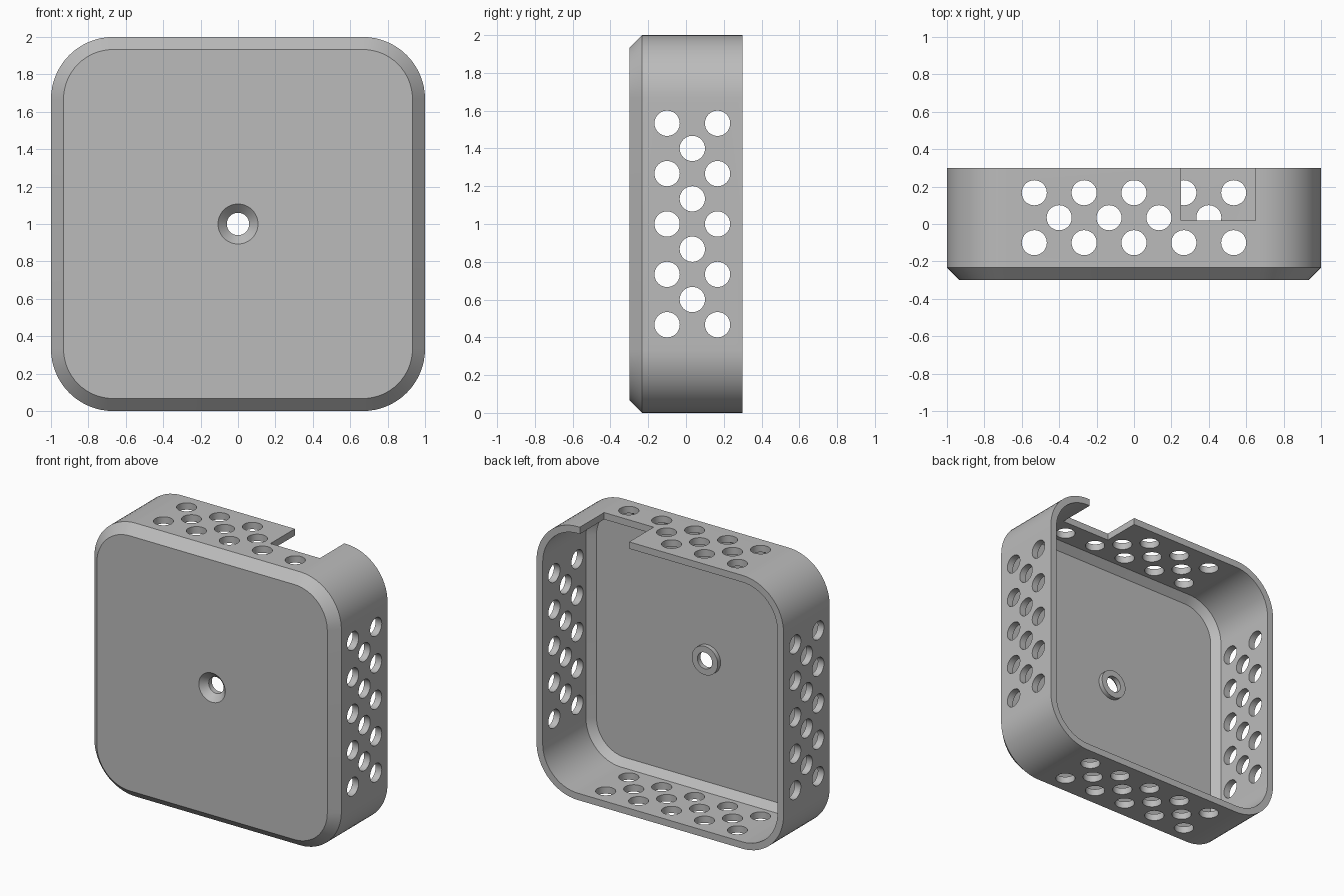
import bpy, bmesh, math
from mathutils import Matrix, Vector

old = bpy.data.objects.get("Cube")
if old:
    bpy.data.objects.remove(old, do_unlink=True)

CENTRE_Z = 1.0
CORNER = 0.333      # outer corner radius
WALL = 0.05
FLOOR_Y = -0.25     # inside face of the front plate
HOLE_R = 0.067
PITCH = 0.1333

grey = bpy.data.materials.new("light grey")
grey.use_nodes = True
colour = (0.5, 0.5, 0.5, 1)
grey.diffuse_color = colour
grey.node_tree.nodes["Principled BSDF"].inputs["Base Color"].default_value = colour


def add_object(name, bm):
    bmesh.ops.recalc_face_normals(bm, faces=bm.faces)
    mesh = bpy.data.meshes.new(name)
    bm.to_mesh(mesh)
    bm.free()
    mesh.materials.append(grey)
    obj = bpy.data.objects.new(name, mesh)
    bpy.context.collection.objects.link(obj)
    return obj


def rounded_loop(bm, inset, y, steps=16):
    """Rounded square ring of vertices at depth y, inset from the outer wall."""
    verts = []
    r, c = CORNER - inset, 1 - CORNER
    for q, (sx, sz) in enumerate([(1, 1), (-1, 1), (-1, -1), (1, -1)]):
        for i in range(steps + 1):
            a = math.pi / 2 * (q + i / steps)
            verts.append(bm.verts.new((sx * c + r * math.cos(a), y,
                                       CENTRE_Z + sz * c + r * math.sin(a))))
    return verts


def round_loop(bm, r, y, n=48):
    return [bm.verts.new((r * math.cos(2 * math.pi * i / n), y,
                          CENTRE_Z + r * math.sin(2 * math.pi * i / n))) for i in range(n)]


def skin(bm, loops, closed=False):
    pairs = list(zip(loops, loops[1:])) + ([(loops[-1], loops[0])] if closed else [])
    for a, b in pairs:
        for i in range(len(a)):
            j = (i + 1) % len(a)
            bm.faces.new((a[i], a[j], b[j], b[i]))
    if not closed:
        bm.faces.new(loops[0])
        bm.faces.new(loops[-1])


# Open-backed case with a chamfered front, outside and inside
bm = bmesh.new()
skin(bm, [rounded_loop(bm, inset, y) for inset, y in [
    (0.067, -0.3), (0, -0.233), (0, 0.3),
    (WALL, 0.3), (WALL, FLOOR_Y + 0.05), (WALL + 0.05, FLOOR_Y)]])
case = add_object("case", bm)

# Cutter: staggered vent holes in four walls
bm = bmesh.new()
vents = [(k * 2 * PITCH, y) for y in (0.167, -0.1) for k in range(-2, 3)]
vents += [((k + 0.5) * 2 * PITCH, 0.0335) for k in range(-2, 2)]
NOTCH_X, NOTCH_Y = (0.25, 0.65), 0.018
for side in range(4):
    turn = Matrix.Translation((0, 0, CENTRE_Z)) @ Matrix.Rotation(side * math.pi / 2, 4, 'Y')
    for u, y in vents:
        if side == 0 and u > NOTCH_X[0] and y > NOTCH_Y:
            continue    # the notch replaces these holes
        bmesh.ops.create_cone(bm, cap_ends=True, segments=40, radius1=HOLE_R, radius2=HOLE_R,
                              depth=0.3, matrix=turn @ Matrix.Translation((u, y, 1)))

# Cutter: notch in the top wall, open to the back
size = Vector((NOTCH_X[1] - NOTCH_X[0], 0.4, 0.3))
place = Matrix.Translation((sum(NOTCH_X) / 2, NOTCH_Y + 0.2, 2.0))
bmesh.ops.create_cube(bm, size=1, matrix=place @ Matrix.Diagonal(size).to_4x4())

# Cutter: countersunk screw hole
skin(bm, [round_loop(bm, r, y) for r, y in [
    (0.127, -0.32), (0.107, -0.3), (0.06, -0.253), (0.06, -0.2)]])
cutter = add_object("cutter", bm)
cutter.hide_render = True

cut = case.modifiers.new("openings", 'BOOLEAN')
cut.operation = 'DIFFERENCE'
cut.solver = 'EXACT'
cut.object = cutter
bpy.context.view_layer.objects.active = case
bpy.ops.object.modifier_apply(modifier=cut.name)
bpy.data.objects.remove(cutter, do_unlink=True)

# Raised ring around the screw hole, inside the case
bm = bmesh.new()
skin(bm, [round_loop(bm, r, y) for r, y in [
    (0.06, FLOOR_Y), (0.06, -0.217), (0.105, -0.217), (0.105, FLOOR_Y)]], closed=True)
ring = add_object("screw_ring", bm)

# Smooth curved walls, crisp edges
for obj in (case, ring):
    bpy.ops.object.select_all(action='DESELECT')
    obj.select_set(True)
    bpy.context.view_layer.objects.active = obj
    bpy.ops.object.shade_smooth_by_angle(angle=math.radians(30))
